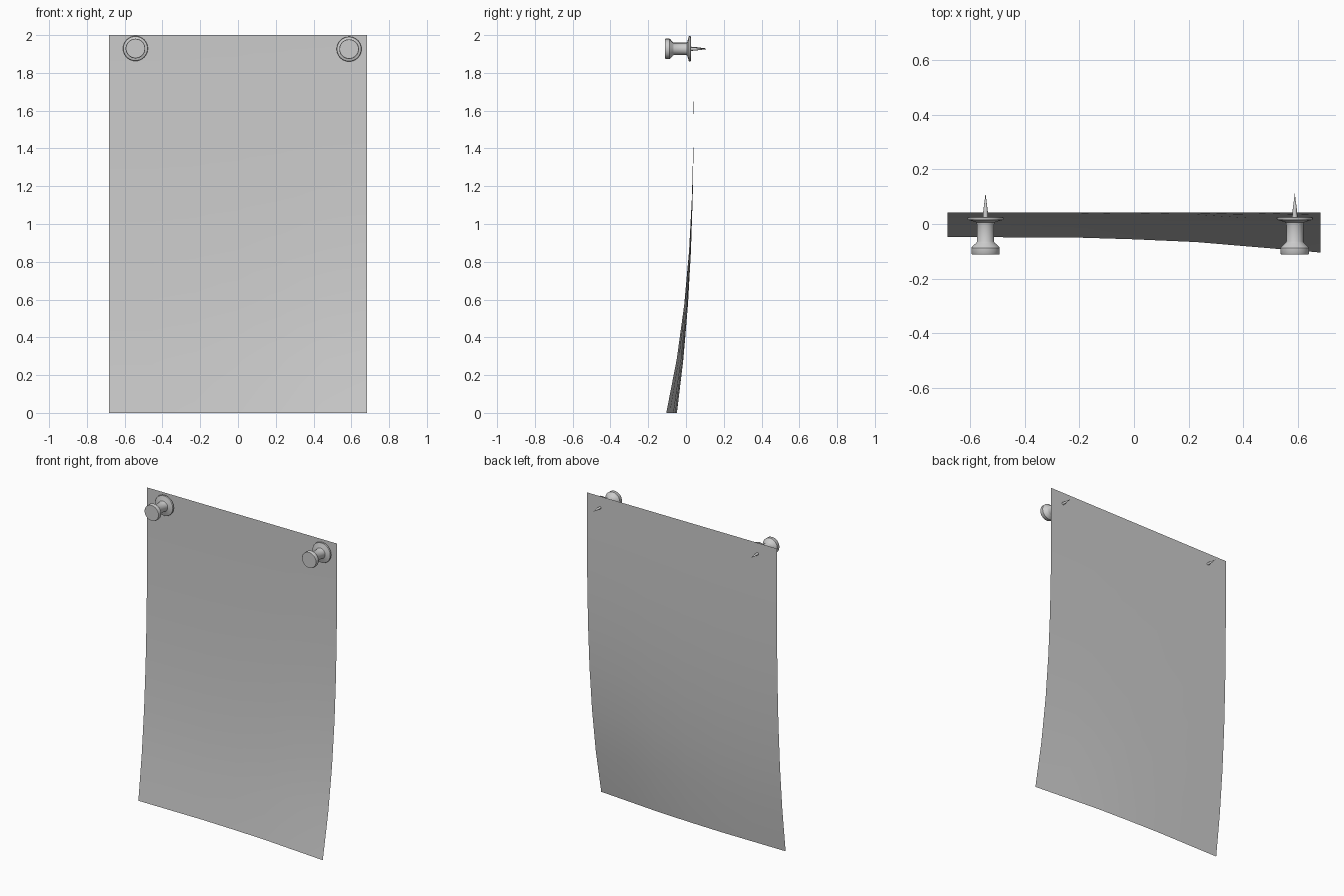
import bpy, bmesh, math

if "Cube" in bpy.data.objects:
    bpy.data.objects.remove(bpy.data.objects["Cube"])

def interp(pts, v):
    for (a, b), (c, d) in zip(pts, pts[1:]):
        if v <= c:
            return b + (d - b) * (v - a) / (c - a)
    return pts[-1][1]

def finish(name, bm, angle):
    bmesh.ops.recalc_face_normals(bm, faces=bm.faces)
    me = bpy.data.meshes.new(name)
    bm.to_mesh(me)
    bm.free()
    ob = bpy.data.objects.new(name, me)
    bpy.context.collection.objects.link(ob)
    bpy.ops.object.select_all(action='DESELECT')
    ob.select_set(True)
    bpy.context.view_layer.objects.active = ob
    bpy.ops.object.shade_smooth_by_angle(angle=math.radians(angle))
    return ob

# Paper sheet: single surface curling forward at the foot, more at the right corner
W, NX, NZ = 0.682, 6, 7
foot = [(-0.69, 0.09), (-0.227, 0.091), (0, 0.098), (0.227, 0.108), (0.453, 0.127), (0.69, 0.147)]
bm = bmesh.new()
grid = []
for j in range(NZ + 1):
    t = j / NZ                      # 0 at the top edge, 1 at the foot
    row = []
    for i in range(NX + 1):
        x = -W + 2 * W * i / NX
        row.append(bm.verts.new((x, 0.042 - interp(foot, x) * t ** 3.1, 2 * (1 - t))))
    grid.append(row)
for a, b in zip(grid, grid[1:]):
    for i in range(NX):
        bm.faces.new((a[i], b[i], b[i + 1], a[i + 1]))
finish("paper_sheet", bm, 60)

# Push pins: lathed profile (radius, y) around the y axis
body = [(0, -0.111), (0.050, -0.111), (0.052, -0.108), (0.052, -0.087), (0.049, -0.083),
        (0.034, -0.069), (0.031, -0.064), (0.031, -0.004), (0.034, 0.006),
        (0.046, 0.010), (0.064, 0.015), (0.066, 0.018), (0.066, 0.023), (0.062, 0.026), (0, 0.026)]
needle = [(0, 0.02), (0.010, 0.02), (0.008, 0.05), (0, 0.112)]

def lathe(name, profile, x, z, n):
    bm = bmesh.new()
    vs = [bm.verts.new((r, y, 0)) for r, y in profile]
    es = [bm.edges.new(p) for p in zip(vs, vs[1:])]
    bmesh.ops.spin(bm, geom=vs + es, cent=(0, 0, 0), axis=(0, 1, 0),
                   angle=2 * math.pi, steps=n, use_duplicate=False)
    bmesh.ops.remove_doubles(bm, verts=bm.verts, dist=1e-5)
    ob = finish(name, bm, 35)
    ob.location = (x, 0, z)

for side, x, z in (("left", -0.543, 1.929), ("right", 0.588, 1.926)):
    lathe("pin_body_" + side, body, x, z, 32)
    lathe("pin_needle_" + side, needle, x, z, 12)
